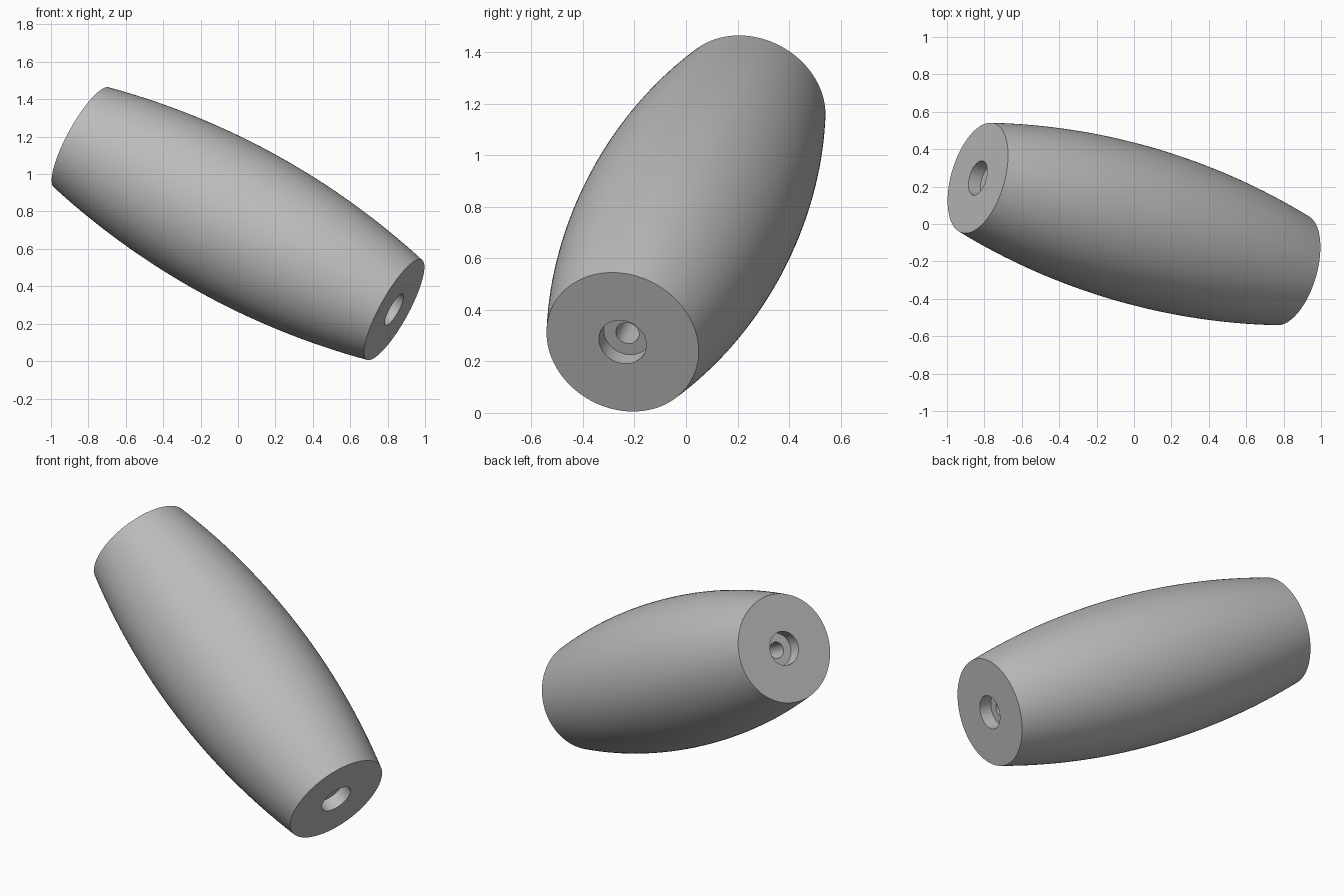
import bpy, bmesh, math
from mathutils import Vector, Matrix

if "Cube" in bpy.data.objects:
    bpy.data.objects.remove(bpy.data.objects["Cube"], do_unlink=True)

# Main dimensions
axis_end = Vector((-0.835, 0.246, 0.46))
centre = Vector((0, 0, 0.735))
half = axis_end.length
end_r, mid_r = 0.305, 0.42
recess_r, recess_depth, bore_r = 0.095, 0.075, 0.046
SEGMENTS, STEPS = 128, 32

# Plain grey material
grey = bpy.data.materials.new("plain grey")
grey.use_nodes = True
colour = (0.5, 0.5, 0.5, 1)
grey.diffuse_color = colour
grey.node_tree.nodes["Principled BSDF"].inputs["Base Color"].default_value = colour

# Closed profile (radius, height): bulging arc outside, stepped bore inside
bulge = mid_r - end_r
arc_r = (half ** 2 + bulge ** 2) / (2 * bulge)
sweep = math.asin(half / arc_r)
profile = []
for i in range(STEPS + 1):
    a = sweep * (2 * i / STEPS - 1)
    profile.append((mid_r - arc_r * (1 - math.cos(a)), arc_r * math.sin(a)))
floor = half - recess_depth
upper = [(recess_r, half), (recess_r, floor), (bore_r, floor)]
profile += upper + [(r, -z) for r, z in reversed(upper)]

# Revolve the profile into the barrel
bm = bmesh.new()
rings = []
for s in range(SEGMENTS):
    t = math.tau * s / SEGMENTS
    rings.append([bm.verts.new((r * math.cos(t), r * math.sin(t), z)) for r, z in profile])
n = len(profile)
for s, ring in enumerate(rings):
    following = rings[(s + 1) % SEGMENTS]
    for i in range(n):
        j = (i + 1) % n
        bm.faces.new((ring[i], following[i], following[j], ring[j]))
bmesh.ops.recalc_face_normals(bm, faces=bm.faces)
mesh = bpy.data.meshes.new("barrel_handle")
bm.to_mesh(mesh)
bm.free()
mesh.materials.append(grey)

# Tilt it along its axis and shade smoothly with crisp rims
barrel = bpy.data.objects.new("barrel_handle", mesh)
bpy.context.collection.objects.link(barrel)
tilt = Vector((0, 0, 1)).rotation_difference(axis_end)
barrel.matrix_world = Matrix.Translation(centre) @ tilt.to_matrix().to_4x4()
bpy.ops.object.select_all(action='DESELECT')
barrel.select_set(True)
bpy.context.view_layer.objects.active = barrel
bpy.ops.object.shade_smooth_by_angle(angle=math.radians(30))
